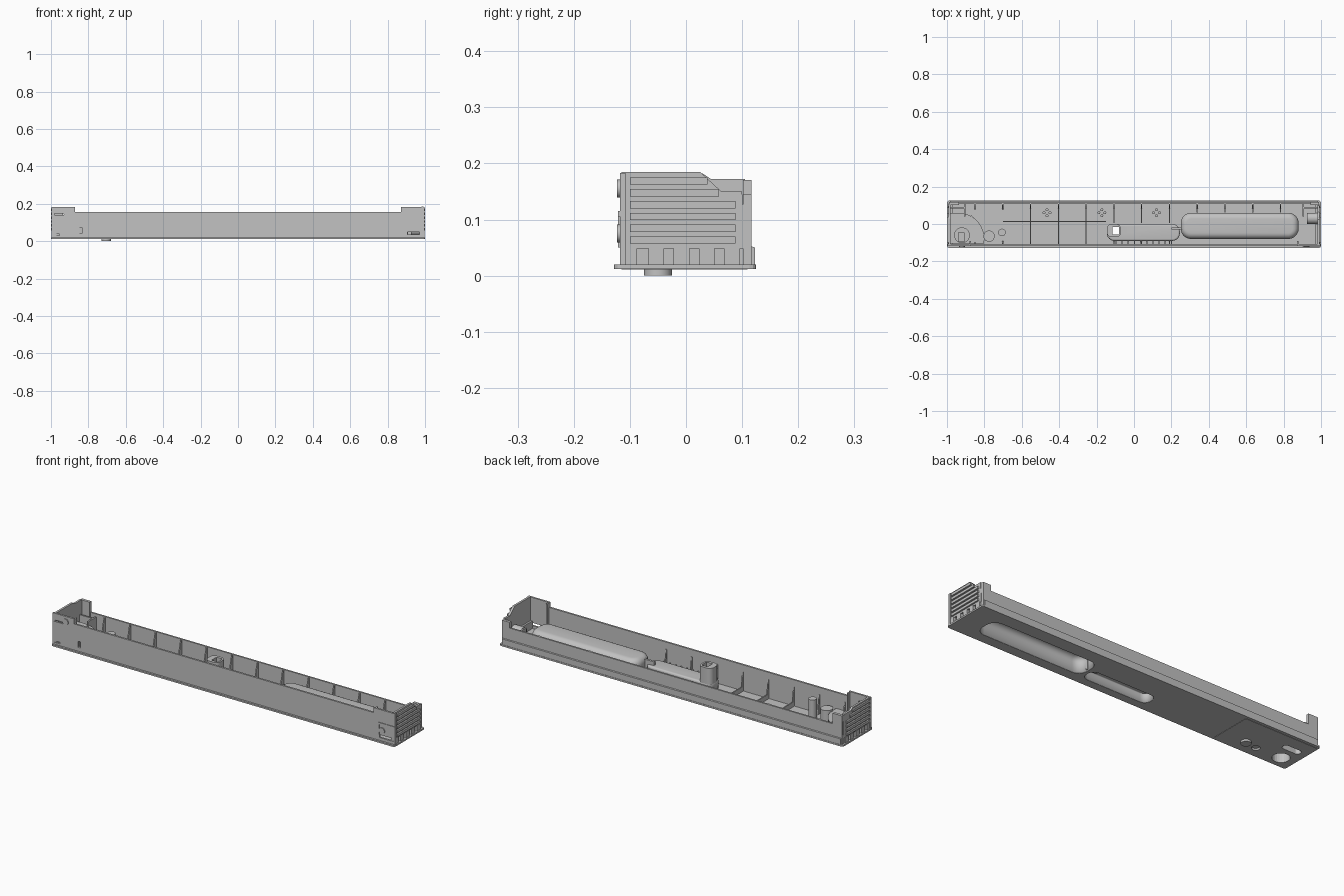
import bpy, bmesh, math
from mathutils import Vector

cube = bpy.data.objects.get("Cube")
if cube:
    bpy.data.objects.remove(cube, do_unlink=True)

grey = bpy.data.materials.new("light grey plastic")
grey.use_nodes = True
colour = (0.54, 0.54, 0.54, 1)
grey.diffuse_color = colour
grey.node_tree.nodes["Principled BSDF"].inputs["Base Color"].default_value = colour


def finish(name, bm, smooth=False):
    bmesh.ops.recalc_face_normals(bm, faces=bm.faces)
    mesh = bpy.data.meshes.new(name)
    bm.to_mesh(mesh)
    bm.free()
    mesh.materials.append(grey)
    obj = bpy.data.objects.new(name, mesh)
    bpy.context.collection.objects.link(obj)
    if smooth:
        bpy.ops.object.select_all(action='DESELECT')
        obj.select_set(True)
        bpy.context.view_layer.objects.active = obj
        bpy.ops.object.shade_smooth_by_angle(angle=math.radians(35))
    return obj


def prism(name, pts, axis, lo, hi, smooth=False):
    """Extrude a 2D outline along an axis; the other two axes keep x, y, z order."""
    def place(p, d):
        v = list(p)
        v.insert("xyz".index(axis), d)
        return v
    bm = bmesh.new()
    face = bm.faces.new([bm.verts.new(place(p, lo)) for p in pts])
    res = bmesh.ops.extrude_face_region(bm, geom=[face])
    new = [g for g in res["geom"] if isinstance(g, bmesh.types.BMVert)]
    shift = Vector(place((0, 0), hi - lo))
    bmesh.ops.translate(bm, verts=new, vec=shift)
    return finish(name, bm, smooth)


def box(name, x, y, z):
    return prism(name, [(x[0], y[0]), (x[1], y[0]), (x[1], y[1]), (x[0], y[1])], "z", *z)


def rounded(x, y, r, n=6):
    """Rounded rectangle outline."""
    pts = []
    corners = [(x[1], y[1]), (x[0], y[1]), (x[0], y[0]), (x[1], y[0])]
    for k, (cx, cy) in enumerate(corners):
        sx, sy = (1 if cx == x[1] else -1), (1 if cy == y[1] else -1)
        for i in range(n + 1):
            a = math.pi / 2 * (k + i / n)
            pts.append((cx - sx * r + r * math.cos(a), cy - sy * r + r * math.sin(a)))
    return pts


def circle(cx, cy, r, n=24):
    return [(cx + r * math.cos(2 * math.pi * i / n), cy + r * math.sin(2 * math.pi * i / n))
            for i in range(n)]


def cut(obj, cutter):
    mod = obj.modifiers.new("cut", 'BOOLEAN')
    mod.operation = 'DIFFERENCE'
    mod.object = cutter
    cutter.hide_render = True
    cutter.hide_set(True)
    cutter.display_type = 'WIRE'


def pocket(name, x, y, r, top, fillet, thick=0.006):
    """Hollow moulded pocket, open underneath, with a filleted crown."""
    bm = bmesh.new()
    rings = [(0, 0.013), (0, top - fillet)]
    rings += [(fillet * (1 - math.cos(a)), top - fillet * (1 - math.sin(a)))
              for a in (math.pi / 2 * i / 5 for i in range(1, 6))]
    loops = []
    for inset, z in rings:
        pts = rounded((x[0] + inset, x[1] - inset), (y[0] + inset, y[1] - inset), r - inset)
        loops.append([bm.verts.new((px, py, z)) for px, py in pts])
    for a, b in zip(loops, loops[1:]):
        for i in range(len(a)):
            j = (i + 1) % len(a)
            bm.faces.new((a[i], a[j], b[j], b[i]))
    bm.faces.new(loops[-1])
    obj = finish(name, bm, True)
    solid = obj.modifiers.new("thickness", 'SOLIDIFY')
    solid.thickness = thick
    solid.offset = -1
    return obj


# Base plate with openings below the pockets
floor = prism("base_plate", rounded((-1, 1), (-0.128, 0.125), 0.012, 3), "z", 0.012, 0.02)
GRIP_X, GRIP_Y = (0.25, 0.88), (-0.08, 0.06)
SLOT_X, SLOT_Y = (-0.145, 0.245), (-0.09, 0.0)
holes = [
    rounded((GRIP_X[0] + .005, GRIP_X[1] - .005), (GRIP_Y[0] + .005, GRIP_Y[1] - .005), 0.05),
    rounded((SLOT_X[0] + .005, SLOT_X[1] - .005), (SLOT_Y[0] + .005, SLOT_Y[1] - .005), 0.035),
    circle(-0.92, -0.06, 0.042),
    rounded((-0.96, -0.86), (0.01, 0.045), 0.015),
    circle(-0.775, -0.065, 0.02),
]
for pts in holes:
    cut(floor, prism("floor_cutter", pts, "z", 0, 0.03))

# Pockets
pocket("grip_pocket", GRIP_X, GRIP_Y, 0.055, 0.1, 0.032)
slot = pocket("slot_pocket", SLOT_X, SLOT_Y, 0.04, 0.065, 0.01)
cut(slot, box("slot_cutter", (-0.115, -0.08), (-0.055, -0.015), (0.03, 0.2)))
tower = prism("slot_tower", rounded((-0.145, -0.07), (-0.07, 0.0), 0.025), "z", 0.06, 0.145, True)
cut(tower, box("tower_cutter", (-0.115, -0.08), (-0.055, -0.015), (0.03, 0.2)))
box("tower_link", (0.2, 0.26), (-0.03, -0.018), (0.02, 0.085))
for i in range(10):
    x = -0.1 + i * 0.033
    box("slot_rib", (x, x + 0.006), (-0.11, -0.088), (0.02, 0.055))

# Front wall, raised at both ends
front = prism("front_wall", [(-0.997, 0.02), (0.997, 0.02), (0.997, 0.183), (0.872, 0.183),
                             (0.872, 0.157), (-0.872, 0.157), (-0.872, 0.183), (-0.997, 0.183)],
              "y", -0.118, -0.108)
for x, z in (((-0.85, -0.834), (0.04, 0.072)), ((-0.99, -0.93), (0.14, 0.148)),
             ((0.905, 0.99), (0.035, 0.05)), ((-0.99, -0.955), (0.03, 0.038))):
    cut(front, box("front_cutter", x, (-0.13, -0.1), z))
for x, z in ((-0.92, 0.155), (0.922, 0.075)):
    prism("front_catch", circle(x, z, 0.016), "y", -0.123, -0.115, True)
box("front_end_panel", (0.9, 0.995), (-0.121, -0.117), (0.105, 0.115))
box("front_end_edge", (0.9, 0.906), (-0.121, -0.117), (0.05, 0.115))

# Stepped back wall
prism("back_wall", [(0.108, 0.018), (0.123, 0.018), (0.123, 0.05), (0.117, 0.052),
                    (0.117, 0.115), (0.108, 0.115)], "x", -0.985, 0.985)

# End walls with grip ribs
left_outline = [(-0.115, 0.048), (-0.115, 0.185), (0.025, 0.185), (0.063, 0.15),
                (0.1, 0.15), (0.105, 0.048)]
right_outline = [(-0.115, 0.048), (-0.115, 0.182), (0.03, 0.182), (0.045, 0.172),
                 (0.105, 0.172), (0.11, 0.048)]
prism("left_end_wall", left_outline, "x", 0.981, 0.992)
prism("right_end_wall", right_outline, "x", -0.992, -0.981)
for side in (-1, 1):
    def span(a, b):
        return tuple(sorted((side * a, side * b)))
    for z in (0.057, 0.078, 0.099, 0.120, 0.141, 0.162):
        y_end = 0.088 if z < 0.14 else 0.2 - z
        box("end_rib", span(0.99, 1.0), (-0.1, y_end), (z, z + 0.013))
    box("end_skirt", span(0.97, 0.98), (-0.112, 0.11), (0.02, 0.06))
    for y in (-0.1, -0.052, -0.007, 0.038, 0.083):
        box("end_tab", span(0.975, 0.994), (y - 0.015, y + 0.013), (0.02, 0.05))
    # Inner corner returns
    box("front_corner_return", span(0.872, 0.88), (-0.11, -0.092), (0.02, 0.18))
    box("inner_bracket", span(0.9, 0.98), (0.082, 0.09), (0.02, 0.1))
    box("inner_bracket_side", span(0.9, 0.908), (0.04, 0.11), (0.02, 0.1))
box("right_back_corner", (-0.99, -0.935), (0.102, 0.117), (0.02, 0.17))
box("left_back_corner", (0.945, 0.99), (0.102, 0.117), (0.02, 0.145))
prism("left_bearing", circle(0.03, 0.06, 0.03), "x", 0.925, 0.98, True)

# Cross ribs, shortened beside the pockets
for i in range(12):
    x = -0.85 + i * 0.1485
    start = 0.062 if x > 0.25 else (0.005 if x > -0.2 else -0.11)
    if x < -0.65:
        start = 0.075
    pts = [(start, 0.02), (0.11, 0.02), (0.11, 0.112), (0.1, 0.112), (0.084, 0.045), (start, 0.045)]
    prism("cross_rib", pts, "x", x - 0.003, x + 0.003)
    if x < 0.2:
        prism("front_gusset", [(-0.11, 0.02), (-0.09, 0.02), (-0.105, 0.12), (-0.11, 0.12)],
              "x", x - 0.003, x + 0.003)
box("long_rib", (-0.7, -0.15), (0.012, 0.017), (0.02, 0.032))

# Small screw bosses in clusters of four
for x in (-0.465, -0.172, 0.121):
    for dx, dy in ((0.016, 0), (-0.016, 0), (0, 0.016), (0, -0.016)):
        prism("boss", circle(x + dx, 0.06 + dy, 0.008, 10), "z", 0.018, 0.04, True)

# Curved housing at the right end, with posts and a foot
arc = [(-0.94 + 0.14 * math.cos(a), -0.08 + 0.14 * math.sin(a))
       for a in (math.radians(-10 + 10 * i) for i in range(12))]
drum = prism("curved_housing", [(-0.98, -0.105)] + [(-0.805, -0.105)] + arc + [(-0.98, 0.06)],
             "z", 0.02, 0.075, True)
cut(drum, prism("drum_cutter", circle(-0.92, -0.06, 0.042), "z", 0, 0.065))
cut(drum, prism("drum_slot_cutter", rounded((-0.96, -0.86), (0.01, 0.045), 0.015), "z", 0, 0.06))
prism("housing_hub", circle(-0.92, -0.06, 0.042), "z", 0.07, 0.095, True)
box("housing_key", (-0.94, -0.905), (-0.095, -0.045), (0.09, 0.11))
prism("short_post", circle(-0.775, -0.065, 0.03), "z", 0.02, 0.085, True)
prism("tall_post", circle(-0.706, -0.045, 0.02), "z", 0.02, 0.125, True)
prism("foot", circle(-0.705, -0.05, 0.025), "z", 0, 0.014, True)
box("access_cover", (-0.99, -0.57), (-0.115, 0.11), (0.0105, 0.0125)).hide_render = False
cover = bpy.data.objects["access_cover"]
for pts in holes[2:]:
    cut(cover, prism("cover_cutter", pts, "z", 0, 0.03))
